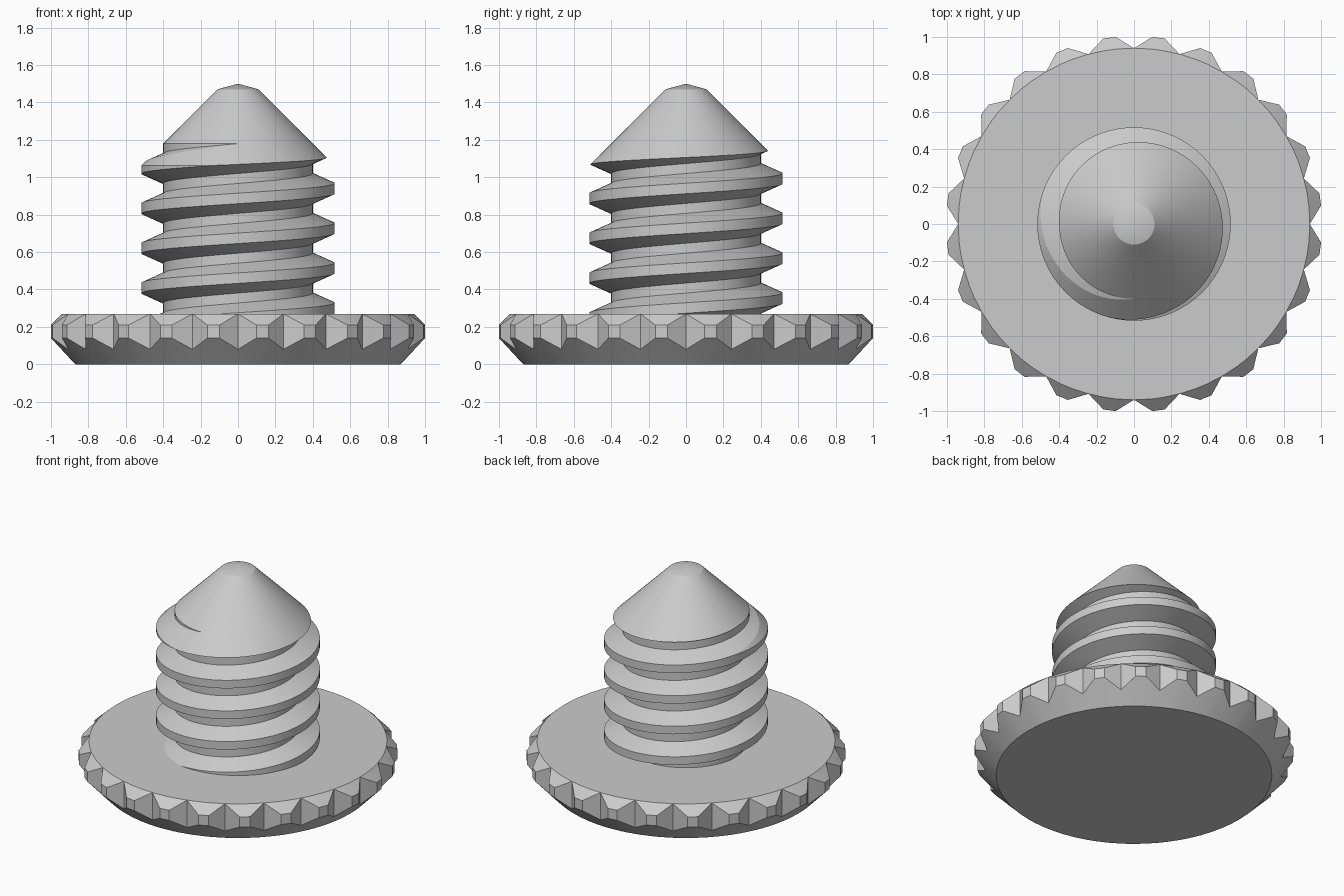
import bpy, bmesh
from math import sin, cos, pi, radians

cube = bpy.data.objects.get("Cube")
if cube:
    bpy.data.objects.remove(cube, do_unlink=True)

steel = bpy.data.materials.new("light_grey_metal")
steel.use_nodes = True
grey = (0.6, 0.6, 0.6, 1)
steel.diffuse_color = grey
steel.node_tree.nodes["Principled BSDF"].inputs["Base Color"].default_value = grey


def polar(bm, r, a, z):
    return bm.verts.new((r * cos(a), r * sin(a), z))


def finish(bm, name):
    bmesh.ops.recalc_face_normals(bm, faces=bm.faces)
    mesh = bpy.data.meshes.new(name)
    bm.to_mesh(mesh)
    bm.free()
    mesh.materials.append(steel)
    obj = bpy.data.objects.new(name, mesh)
    bpy.context.collection.objects.link(obj)
    return obj


def activate(obj):
    bpy.ops.object.select_all(action='DESELECT')
    obj.select_set(True)
    bpy.context.view_layer.objects.active = obj


# Knurled head: valley columns alternate with flat-tipped, chamfered teeth
TEETH = 24
VALLEY = [(0.87, 0), (0.94, 0.08), (0.94, 0.27)]
TOOTH = [(0.87, 0), (1.005, 0.14), (1.005, 0.21), (0.94, 0.27)]
bm = bmesh.new()
columns = []
for k in range(TEETH):
    a = k * 2 * pi / TEETH
    columns.append([polar(bm, r, a, z) for r, z in VALLEY])
    for side in (-1, 1):
        b = a + pi / TEETH + side * radians(1.9)
        columns.append([polar(bm, r, b, z) for r, z in TOOTH])
for k in range(TEETH):
    v, left, right = columns[3 * k:3 * k + 3]
    after = columns[(3 * k + 3) % len(columns)]
    for i in range(3):
        bm.faces.new((left[i], right[i], right[i + 1], left[i + 1]))
    for n, t in ((v, left), (after, right)):
        bm.faces.new((n[0], t[0], t[1], n[1]))
        bm.faces.new((n[1], t[1], t[2], n[2]))
        bm.faces.new((n[2], t[2], t[3]))
bm.faces.new([c[0] for c in columns])
bm.faces.new([c[-1] for c in columns])
head = finish(bm, "knurled_head")

# Threaded rod: a trapezoid tooth swept along a right-handed helix
SEG, TURNS, PITCH = 72, 9, 0.213
START = 0.94 - 5 * PITCH
THREAD = [(0.40, -0.08), (0.517, -0.028), (0.517, 0.028), (0.40, 0.08)]
bm = bmesh.new()
rows = []
for i in range(SEG * TURNS + 1):
    turn = i / SEG
    rows.append([polar(bm, r, 2 * pi * (i % SEG) / SEG, START + PITCH * turn + dz)
                 for r, dz in THREAD])
for i in range(SEG * TURNS):
    p, q = rows[i], rows[i + 1]
    for j in range(3):
        bm.faces.new((p[j], q[j], q[j + 1], p[j + 1]))
    if i + 1 + SEG < len(rows):
        bm.faces.new((p[3], q[3], rows[i + 1 + SEG][0], rows[i + SEG][0]))
# Close both ends with a fan to a point on the axis
rim = [e for e in bm.edges if e.is_boundary]
low, high = bm.verts.new((0, 0, -0.3)), bm.verts.new((0, 0, 2.1))
for e in rim:
    bm.faces.new((*e.verts, low if e.verts[0].co.z < 0.6 else high))
shaft = finish(bm, "threaded_shaft")

# Envelope that trims the rod to a blunt conical point
OUTLINE = [(0.6, 0.2), (0.6, 0.98), (0.11, 1.47)]
bm = bmesh.new()
rings = [[polar(bm, r, 2 * pi * (i + 0.5) / SEG, z) for i in range(SEG)]
         for r, z in OUTLINE]
tip = bm.verts.new((0, 0, 1.5))
bm.faces.new(rings[0])
for i in range(SEG):
    j = (i + 1) % SEG
    for lower, upper in zip(rings, rings[1:]):
        bm.faces.new((lower[i], lower[j], upper[j], upper[i]))
    bm.faces.new((rings[-1][i], rings[-1][j], tip))
envelope = finish(bm, "point_cutter")
envelope.hide_render = True

trim = shaft.modifiers.new("point", 'BOOLEAN')
trim.operation = 'INTERSECT'
trim.solver = 'EXACT'
trim.object = envelope
activate(shaft)
bpy.ops.object.modifier_apply(modifier=trim.name)
bpy.data.objects.remove(envelope, do_unlink=True)

# Smooth the round surfaces, keep the machined edges sharp
for obj, angle in ((shaft, 15), (head, 14)):
    activate(obj)
    bpy.ops.object.shade_smooth_by_angle(angle=radians(angle))
